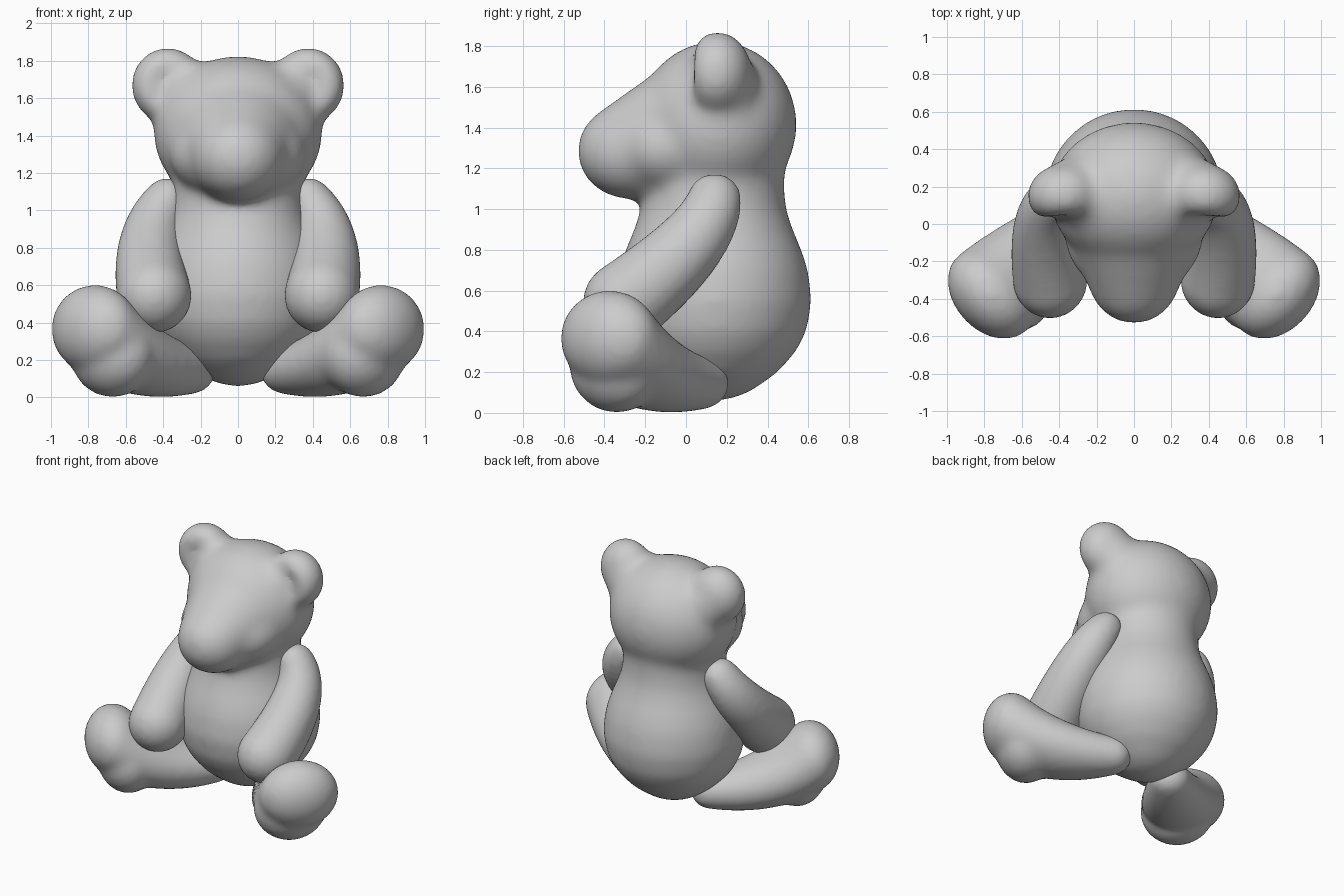
import bpy, bmesh, math
from mathutils import Matrix, Vector

if "Cube" in bpy.data.objects:
    bpy.data.objects.remove(bpy.data.objects["Cube"])


def ball(bm, c, r, rot=0.0, cup=0.0):
    """Add an ellipsoid; a cupped one is hollowed on its front side."""
    vs = bmesh.ops.create_uvsphere(bm, u_segments=40, v_segments=24, radius=1)["verts"]
    for v in vs:
        if cup and v.co.y < 0:
            v.co.y *= 1 - cup * math.exp(-(v.co.x ** 2 + v.co.z ** 2) / 0.28)
    m = Matrix.Translation(c) @ Matrix.Rotation(rot, 4, "Z") @ Matrix.Diagonal((*r, 1))
    bmesh.ops.transform(bm, matrix=m, verts=vs)


def finish(bm, name, iterations):
    """Fuse overlapping volumes into one soft skin."""
    me = bpy.data.meshes.new(name)
    bm.to_mesh(me)
    bm.free()
    ob = bpy.data.objects.new(name, me)
    bpy.context.collection.objects.link(ob)
    rm = ob.modifiers.new("fuse", "REMESH")
    rm.mode = "VOXEL"
    rm.voxel_size = 0.02
    rm.use_smooth_shade = True
    sm = ob.modifiers.new("soften", "SMOOTH")
    sm.factor = 0.5
    sm.iterations = iterations
    return ob


def limb(name, keys, rot, side, extra=(), iterations=18, steps=12):
    """Sweep ellipsoids along a quadratic curve through three keys."""
    bm = bmesh.new()
    a, b, c = (Vector(k) for k in keys)
    path = []
    for i in range(2 * steps + 1):
        t = i / (2 * steps)
        path.append(a * (2 * t - 1) * (t - 1) + b * 4 * t * (1 - t) + c * t * (2 * t - 1))
    for k in path + list(extra):
        ball(bm, (side * k[0], k[1], k[2]), [v + 0.007 for v in k[3:6]], side * rot)
    return finish(bm, name, iterations)


# torso: turned pear shape running up into the head
bm = bmesh.new()
profile = [(.055, 0), (.07, .1), (.108, .19), (.2, .318), (.3, .405), (.4, .458), (.55, .484),
           (.7, .465), (.8, .433), (.9, .39), (1.0, .357), (1.1, .347), (1.3, .35), (1.31, 0)]
n = 56
rings = []
for z, r in profile:
    if r == 0:
        rings.append([bm.verts.new((0, .135, z))] * n)
    else:
        rings.append([bm.verts.new((r * math.cos(2 * math.pi * i / n),
                                    .135 + r * math.sin(2 * math.pi * i / n), z)) for i in range(n)])
for lo, hi in zip(rings, rings[1:]):
    for i in range(n):
        j = (i + 1) % n
        bm.faces.new(list(dict.fromkeys((lo[i], lo[j], hi[j], hi[i]))))

# head, tapering forward into the snout
ball(bm, (0, .15, 1.415), (.452, .395, .41))
ball(bm, (0, -.07, 1.30), (.37, .31, .25))
back = Vector((0, .10, 1.40, .40, .34, .38))
tip = Vector((0, -.275, 1.285, .25, .26, .238))
for i in range(13):
    k = back.lerp(tip, i / 12)
    ball(bm, k[:3], k[3:])

# ears, shallowly cupped at the front and broad at the root
for s in (-1, 1):
    ball(bm, (s * .375, .155, 1.668), (.20, .17, .207), s * -.1, cup=.6)
    ball(bm, (s * .31, .19, 1.6), (.19, .17, .19))
    ball(bm, (s * .24, .15, 1.6), (.2, .18, .2))
finish(bm, "body_and_head", 42)

# arms and legs: keys are x, y, z and three radii
heel = (.67, -.34, .235, .20, .245, .228)
for s, label in ((-1, "left"), (1, "right")):
    limb("arm_" + label, [(.38, .14, 1.055, .11, .125, .115),
                          (.465, .02, .83, .162, .165, .16),
                          (.448, -.295, .545, .195, .205, .195)], 0, s)
    limb("leg_" + label, [(.25, .08, .145, .12, .13, .12),
                          (.53, -.18, .205, .175, .235, .185),
                          (.765, -.375, .365, .19, .265, .23)], -.73, s, [heel])
